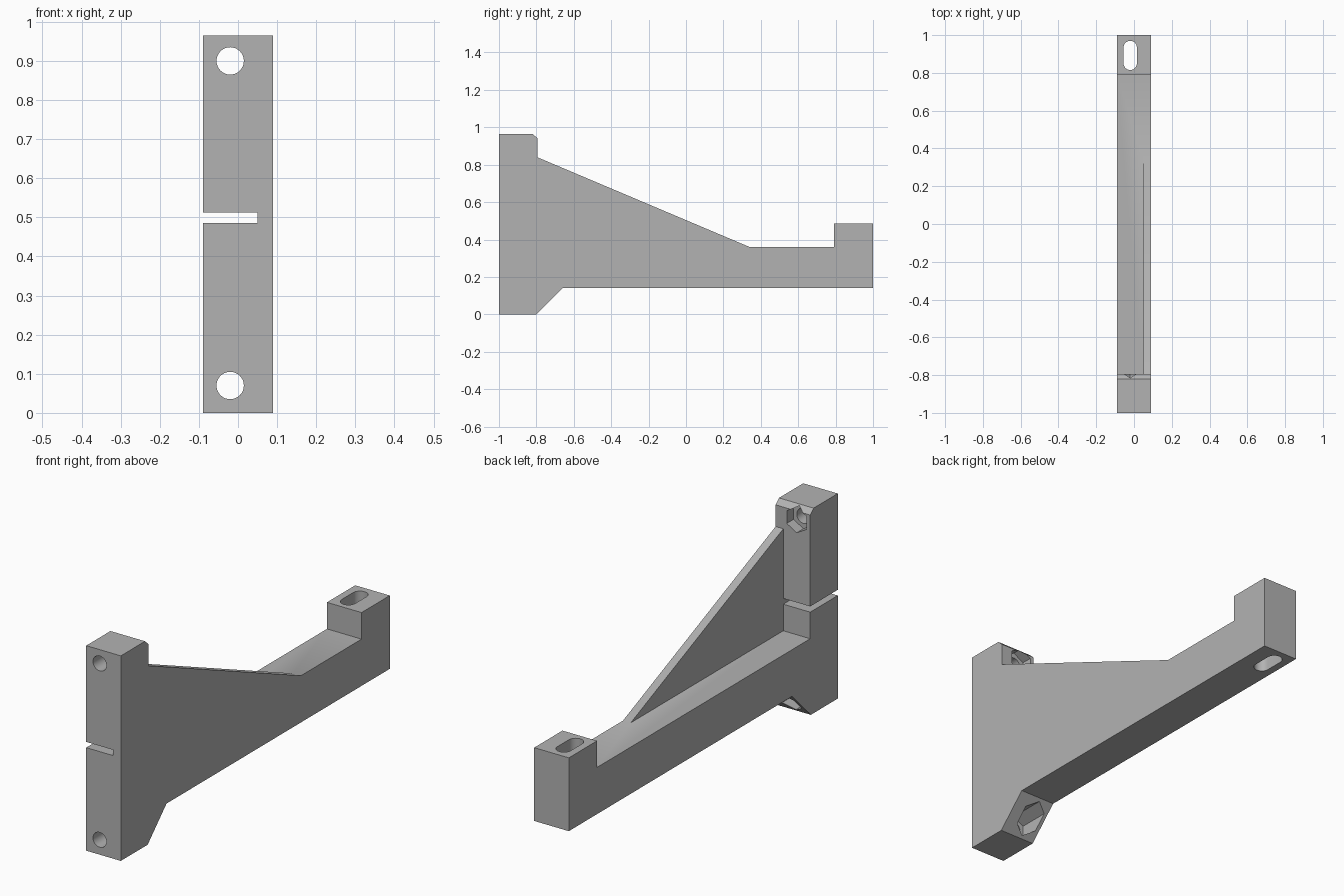
import bpy, bmesh, math
from mathutils import Vector

cube = bpy.data.objects.get("Cube")
if cube:
    bpy.data.objects.remove(cube, do_unlink=True)

grey = bpy.data.materials.new("plain grey")
grey.use_nodes = True
colour = (0.45, 0.45, 0.45, 1)
grey.diffuse_color = colour
grey.node_tree.nodes["Principled BSDF"].inputs["Base Color"].default_value = colour

HALF = 0.09        # half width of the bracket
WEB = 0.05         # inner face of the web
BORE_X = -0.02     # line of all the bolts
BACK = -0.795      # rear face of the post


def prism(name, base, offset):
    """Extrude a flat outline of 3D points by an offset."""
    bm = bmesh.new()
    face = bm.faces.new([bm.verts.new(p) for p in base])
    moved = bmesh.ops.extrude_face_region(bm, geom=[face])["geom"]
    bmesh.ops.translate(bm, vec=Vector(offset),
                        verts=[v for v in moved if isinstance(v, bmesh.types.BMVert)])
    bmesh.ops.recalc_face_normals(bm, faces=bm.faces)
    mesh = bpy.data.meshes.new(name)
    bm.to_mesh(mesh)
    bm.free()
    mesh.materials.append(grey)
    obj = bpy.data.objects.new(name, mesh)
    bpy.context.collection.objects.link(obj)
    return obj


def side_prism(name, outline, x0, x1):
    return prism(name, [(x0, y, z) for y, z in outline], (x1 - x0, 0, 0))


def bore(name, z, radius, sides, y0, y1):
    """Round or hexagonal cutter along y, with a corner at the top."""
    ring = [(BORE_X + radius * math.sin(math.tau * i / sides), y0,
             z + radius * math.cos(math.tau * i / sides)) for i in range(sides)]
    return prism(name, ring, (0, y1 - y0, 0))


def combine(body, other, operation):
    mod = body.modifiers.new(other.name, "BOOLEAN")
    mod.operation = operation
    mod.solver = "EXACT"
    mod.object = other
    bpy.context.view_layer.objects.active = body
    bpy.ops.object.modifier_apply(modifier=mod.name)
    bpy.data.objects.remove(other, do_unlink=True)


# Post, arm and raised end block
bracket = side_prism("bracket", [
    (-1, 0), (-0.8, 0), (-0.66, 0.14), (1, 0.14), (1, 0.485), (0.79, 0.485),
    (0.79, 0.36), (BACK, 0.36), (BACK, 0.942), (-0.82, 0.965), (-1, 0.965)], -HALF, HALF)

# Thin triangular web on one side
web = side_prism("web", [(BACK, 0.36), (0.34, 0.36), (BACK, 0.84)], WEB, HALF)

# Clamping slit through the post
slit = side_prism("slit", [(-1.1, 0.485), (-0.7, 0.485), (-0.7, 0.512), (-1.1, 0.512)],
                  -0.2, WEB)
combine(bracket, slit, "DIFFERENCE")
combine(bracket, web, "UNION")

# Bolt holes with hexagonal nut pockets behind them
for z in (0.07, 0.9):
    combine(bracket, bore("bolt_hole", z, 0.035, 32, -1.1, -0.6), "DIFFERENCE")
    combine(bracket, bore("nut_pocket", z, 0.06, 6, -0.845, -0.6), "DIFFERENCE")

# Long adjusting hole through the end block
radius, steps = 0.035, 16
oblong = []
for i in range(2 * (steps + 1)):
    half = i // (steps + 1)
    angle = math.pi * (i - half) / steps
    centre_y = 0.935 if half == 0 else 0.85
    oblong.append((BORE_X + radius * math.cos(angle),
                   centre_y + radius * math.sin(angle), 0))
combine(bracket, prism("oblong_hole", oblong, (0, 0, 0.7)), "DIFFERENCE")

# Smooth bores, crisp edges
bpy.ops.object.select_all(action="DESELECT")
bracket.select_set(True)
bpy.context.view_layer.objects.active = bracket
bpy.ops.object.shade_smooth_by_angle(angle=math.radians(25))
